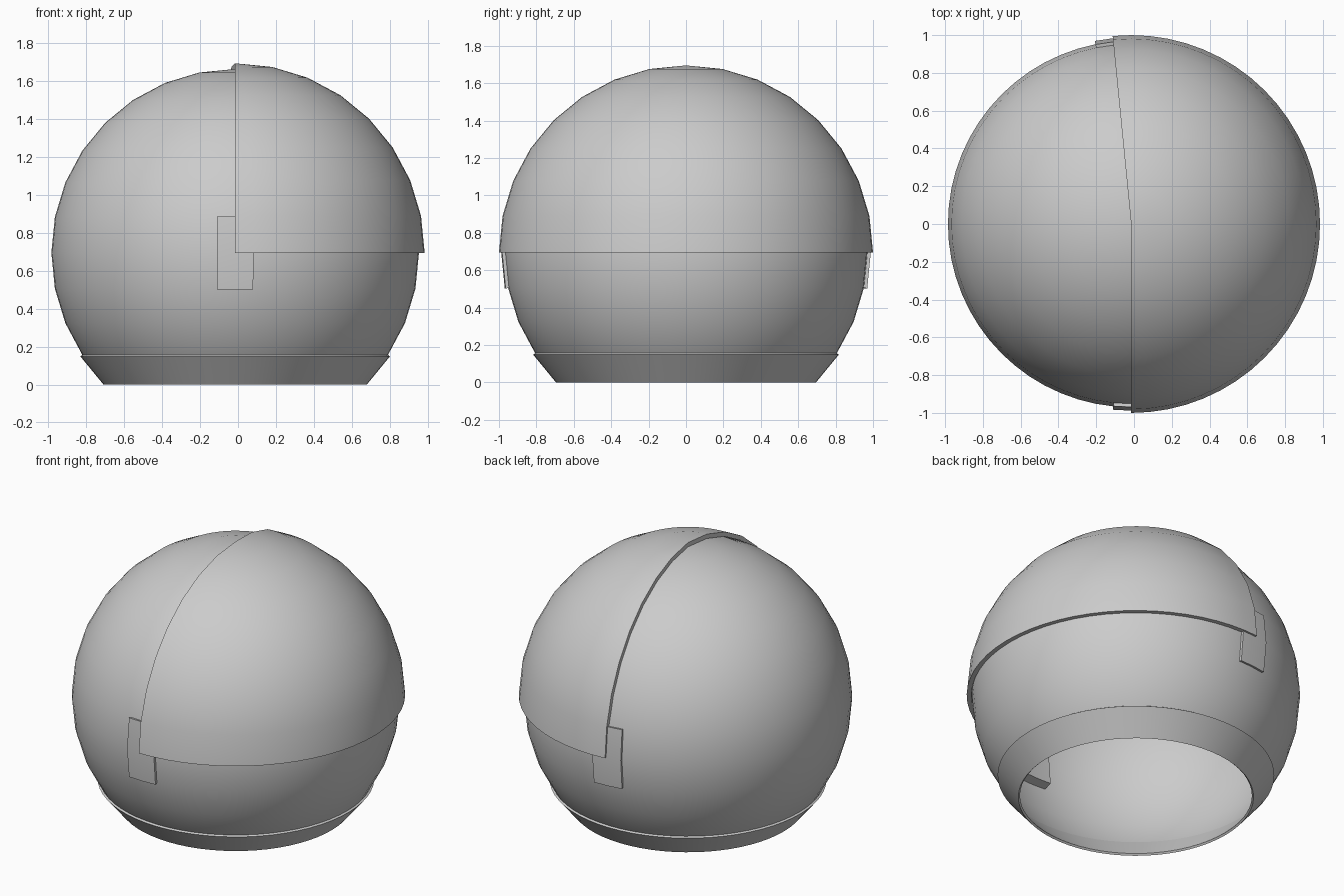
import bpy, bmesh
from math import sin, cos, pi

if "Cube" in bpy.data.objects:
    bpy.data.objects.remove(bpy.data.objects["Cube"])

CX, CZ = -0.015, 0.695   # common centre of all shells
SEG, RING = 2 * pi / 64, pi / 16


def shell(name, r_out, r_in, a0, a1, e0, e1):
    """Patch of a 64 x 16 sphere between segment and ring numbers; r_in gives it thickness."""
    bm = bmesh.new()
    na, ne = a1 - a0, e1 - e0

    def layer(r):
        return [[bm.verts.new((CX + r * cos(e * RING) * cos(a * SEG),
                               r * cos(e * RING) * sin(a * SEG),
                               CZ + r * sin(e * RING)))
                 for e in range(e0, e1 + 1)] for a in range(a0, a1 + 1)]

    layers = [layer(r) for r in (r_out, r_in) if r]
    for g in layers:
        for i in range(na):
            for j in range(ne):
                bm.faces.new((g[i][j], g[i + 1][j], g[i + 1][j + 1], g[i][j + 1]))
    if r_in:
        o, n = layers
        for j in (0, ne):
            if abs(e0 + j) < 8:
                for i in range(na):
                    bm.faces.new((o[i][j], o[i + 1][j], n[i + 1][j], n[i][j]))
        if na < 64:
            for i in (0, na):
                for j in range(ne):
                    bm.faces.new((o[i][j], o[i][j + 1], n[i][j + 1], n[i][j]))
    bmesh.ops.remove_doubles(bm, verts=bm.verts, dist=0.0005)
    bmesh.ops.recalc_face_normals(bm, faces=bm.faces)
    me = bpy.data.meshes.new(name)
    bm.to_mesh(me)
    bm.free()
    ob = bpy.data.objects.new(name, me)
    bpy.context.collection.objects.link(ob)
    bpy.ops.object.select_all(action='DESELECT')
    ob.select_set(True)
    bpy.context.view_layer.objects.active = ob
    bpy.ops.object.shade_smooth_by_angle(angle=0.5)
    return ob


# Round helmet body, open underneath
shell("helmet_body", 0.97, None, 0, 64, -4, 8)
# Raised collar around the opening
shell("collar", 0.983, 0.969, 0, 64, -4, -3)
# Visor over the +x upper half, one segment past centre at the back
shell("visor", 1.0, 0.972, -16, 17, 0, 8)
# Hinge pads at the visor's lower corners, reaching through the wall
for label, a in (("front", -16), ("back", 17)):
    shell("hinge_pad_" + label, 0.988, 0.91, a - 1, a + 1, -1, 1)
